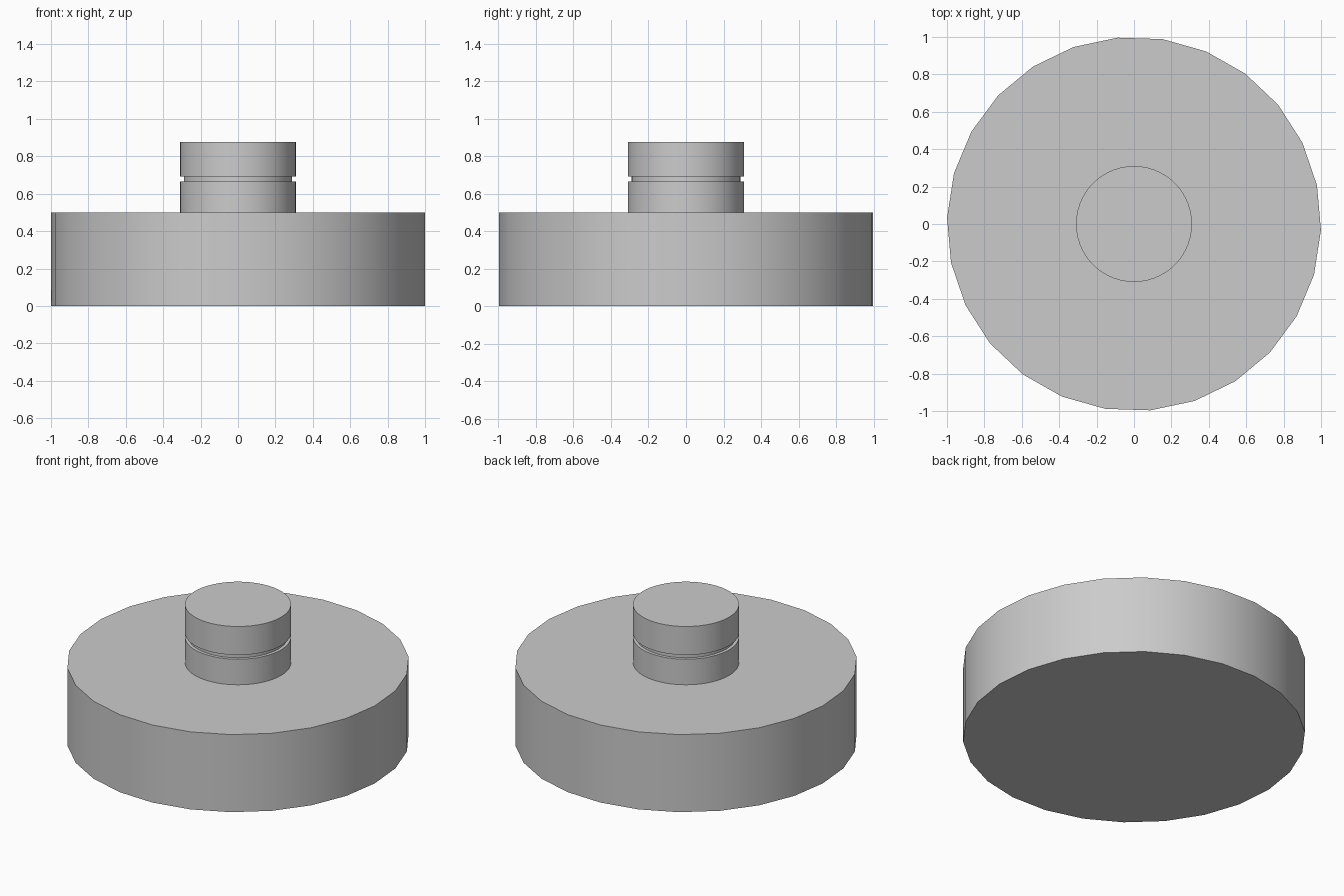
import bpy
import bmesh
from math import cos, sin, radians, tau

cube = bpy.data.objects.get("Cube")
if cube:
    bpy.data.objects.remove(cube, do_unlink=True)

# One plain grey for the whole model
GREY = (0.6, 0.6, 0.6, 1.0)
grey = bpy.data.materials.new("plain grey")
grey.use_nodes = True
grey.diffuse_color = GREY
grey.node_tree.nodes["Principled BSDF"].inputs["Base Color"].default_value = GREY


def lathe(name, profile, sides, turn=0.0):
    """Closed solid of revolution from (radius, height) points, bottom to top."""
    bm = bmesh.new()
    rings = []
    for radius, z in profile:
        angles = [turn + tau * i / sides for i in range(sides)]
        rings.append([bm.verts.new((radius * cos(a), radius * sin(a), z)) for a in angles])
    for low, high in zip(rings, rings[1:]):
        for i in range(sides):
            j = (i + 1) % sides
            bm.faces.new((low[i], low[j], high[j], high[i]))
    bm.faces.new(rings[0][::-1])
    bm.faces.new(rings[-1])
    mesh = bpy.data.meshes.new(name)
    bm.to_mesh(mesh)
    bm.free()
    mesh.materials.append(grey)
    obj = bpy.data.objects.new(name, mesh)
    bpy.context.collection.objects.link(obj)
    bpy.ops.object.select_all(action='DESELECT')
    obj.select_set(True)
    bpy.context.view_layer.objects.active = obj
    bpy.ops.object.shade_smooth_by_angle(angle=radians(30))
    return obj


# Wide faceted disc
lathe("base_disc", [(1.0, 0.0), (1.0, 0.5)], 26, radians(-1.9))

# Narrow stem with a shallow groove around it
R, GROOVE = 0.31, 0.29
lathe("grooved_stem",
      [(R, 0.5), (R, 0.665), (GROOVE, 0.665), (GROOVE, 0.692), (R, 0.692), (R, 0.876)],
      52)
